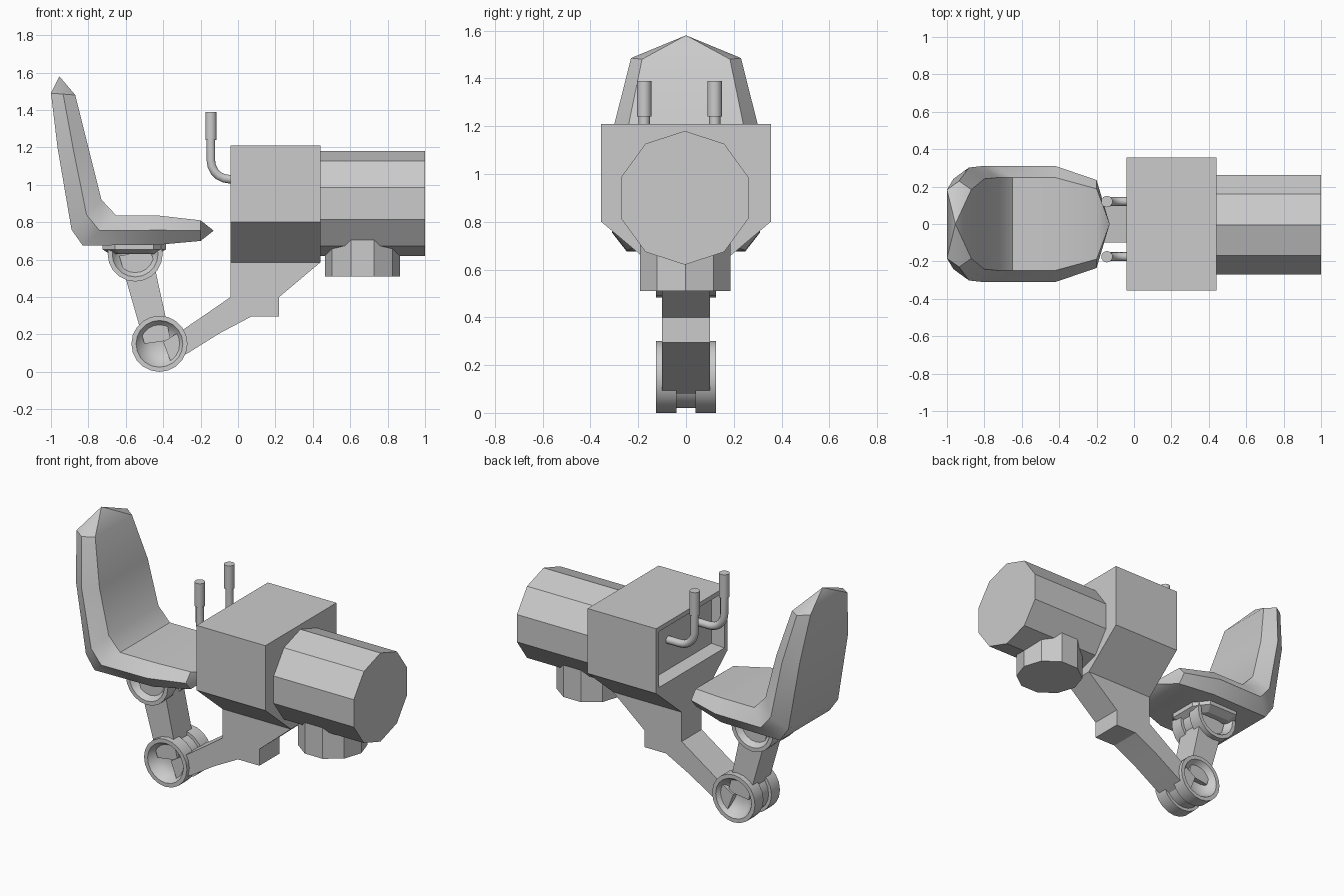
import bpy, bmesh
from math import sin, cos, pi, radians
from mathutils import Vector

if "Cube" in bpy.data.objects:
    bpy.data.objects.remove(bpy.data.objects["Cube"])


def loft(name, rings, smooth=None):
    """Skin a list of equal-length point rings; zero-size rings become tips."""
    bm = bmesh.new()
    loops = [[bm.verts.new(p) for p in r] for r in rings]
    n = len(loops[0])
    for a, b in zip(loops, loops[1:]):
        for i in range(n):
            j = (i + 1) % n
            bm.faces.new((a[i], a[j], b[j], b[i]))
    bm.faces.new(loops[0][::-1])
    bm.faces.new(loops[-1])
    bmesh.ops.remove_doubles(bm, verts=bm.verts, dist=1e-5)
    bmesh.ops.recalc_face_normals(bm, faces=bm.faces)
    me = bpy.data.meshes.new(name)
    bm.to_mesh(me)
    bm.free()
    ob = bpy.data.objects.new(name, me)
    bpy.context.collection.objects.link(ob)
    if smooth:
        bpy.ops.object.select_all(action='DESELECT')
        ob.select_set(True)
        bpy.context.view_layer.objects.active = ob
        bpy.ops.object.shade_smooth_by_angle(angle=radians(smooth))
    return ob


def ring(center, r, axis, n, phase=0.0):
    axis = Vector(axis).normalized()
    u = Vector((1, 0, 0)) if abs(axis.y) > 0.9 else Vector((0, 1, 0))
    v = axis.cross(u)
    return [Vector(center) + r * (cos(phase + 2 * pi * i / n) * u + sin(phase + 2 * pi * i / n) * v)
            for i in range(n)]


def rect(x0, x1, w, z):
    return [(x0, -w, z), (x1, -w, z), (x1, w, z), (x0, w, z)]


def bar(a, b, w):
    """Cross-section between two x,z points, extended sideways by w."""
    return [(a[0], -w, a[1]), (b[0], -w, b[1]), (b[0], w, b[1]), (a[0], w, a[1])]


# Seat shell: upper/front point, lower/rear point, half width at each station
stations = [((-.13, .755), (-.13, .755), 0), ((-.2, .81), (-.2, .70), .235),
            ((-.42, .835), (-.42, .68), .31), ((-.65, .835), (-.83, .675), .31),
            ((-.73, .92), (-.89, .76), .31), ((-.80, 1.2), (-.965, 1.2), .302),
            ((-.87, 1.48), (-1.0, 1.49), .23), ((-.955, 1.58), (-.955, 1.58), 0)]
seat_rings = []
for (fx, fz), (rx, rz), w in stations:
    mx, mz, k = (fx + rx) / 2, (fz + rz) / 2, w * .8
    seat_rings.append([(fx, -k, fz), (fx, k, fz), (mx, w, mz),
                       (rx, k, rz), (rx, -k, rz), (mx, -w, mz)])
loft("seat", seat_rings, 35)

# Mounting plate below the seat
loft("seat_plate", [[(-.555 + sx * x, sy * y, z) for sx, sy in
                     ((-1, -.5), (-.6, -1), (.6, -1), (1, -.5), (1, .5), (.6, 1), (-.6, 1), (-1, .5))]
                    for x, y, z in ((.13, .13, .63), (.17, .18, .655), (.17, .18, .70))])

# Pivot joints: two rims with hollow bowl ends around a narrower spool
half = [(0, .055), (.05, .06), (.095, .08), (.125, .125), (.15, .125), (.15, .04), (.13, .04)]
profile = [(r, -y) for r, y in half] + half[::-1]
for name, x, z, s in (("lower_joint", -.42, .15, 1.0), ("upper_joint", -.55, .63, .98)):
    loft(name, [ring((x, y, z), r * s, (0, 1, 0), 20) for r, y in profile], 40)

# Links: joint to joint, and joint to body
loft("seat_link", [bar((-.50, .15), (-.36, .17), .09), bar((-.635, .62), (-.465, .65), .09)])
loft("support_arm", [bar((-.40, .16), (-.36, .055), .1), bar((-.28, .235), (-.26, .105), .1),
                     bar((-.17, .31), (-.10, .205), .1), bar((-.04, .40), (.07, .295), .1)], 35)

# Body housing with tapered neck and foot
body = loft("body", [bar((.07, .295), (.22, .295), .1), rect(-.04, .22, .1, .40),
                     rect(-.04, .44, .1, .585), rect(-.04, .44, .355, .80),
                     rect(-.04, .44, .355, 1.21)])
# Recess in the face towards the seat
bm = bmesh.new()
bm.from_mesh(body.data)
panel = [f for f in bm.faces if f.normal.x < -.9 and f.calc_center_median().z > .9]
bmesh.ops.inset_region(bm, faces=panel, thickness=.04, depth=0)
bmesh.ops.inset_region(bm, faces=panel, thickness=.02, depth=-.08)
bm.to_mesh(body.data)
bm.free()

# Main barrel and lower drum, ten sides each
loft("barrel", [ring((x, -.005, .90), .28, (1, 0, 0), 10, pi / 2) for x in (.40, 1.0)])
loft("lower_drum", [ring((.665, -.003, z), .2, (0, 0, 1), 10, pi / 2) for z in (.51, .76)])

# Control handles: bent tube with a thicker grip
for name, y in (("left_handle", -.175), ("right_handle", .12)):
    tube = [ring((.06, y, 1.03), .024, (-1, 0, 0), 10)]
    for i in range(6):
        a = i / 5 * pi / 2
        tube.append(ring((-.045 - .1 * sin(a), y, 1.13 - .1 * cos(a)), .024, (-cos(a), 0, sin(a)), 10))
    tube.append(ring((-.145, y, 1.26), .024, (0, 0, 1), 10))
    loft(name, tube, 40)
    loft(name + "_grip", [ring((-.145, y, z), .031, (0, 0, 1), 10) for z in (1.24, 1.39)], 40)
